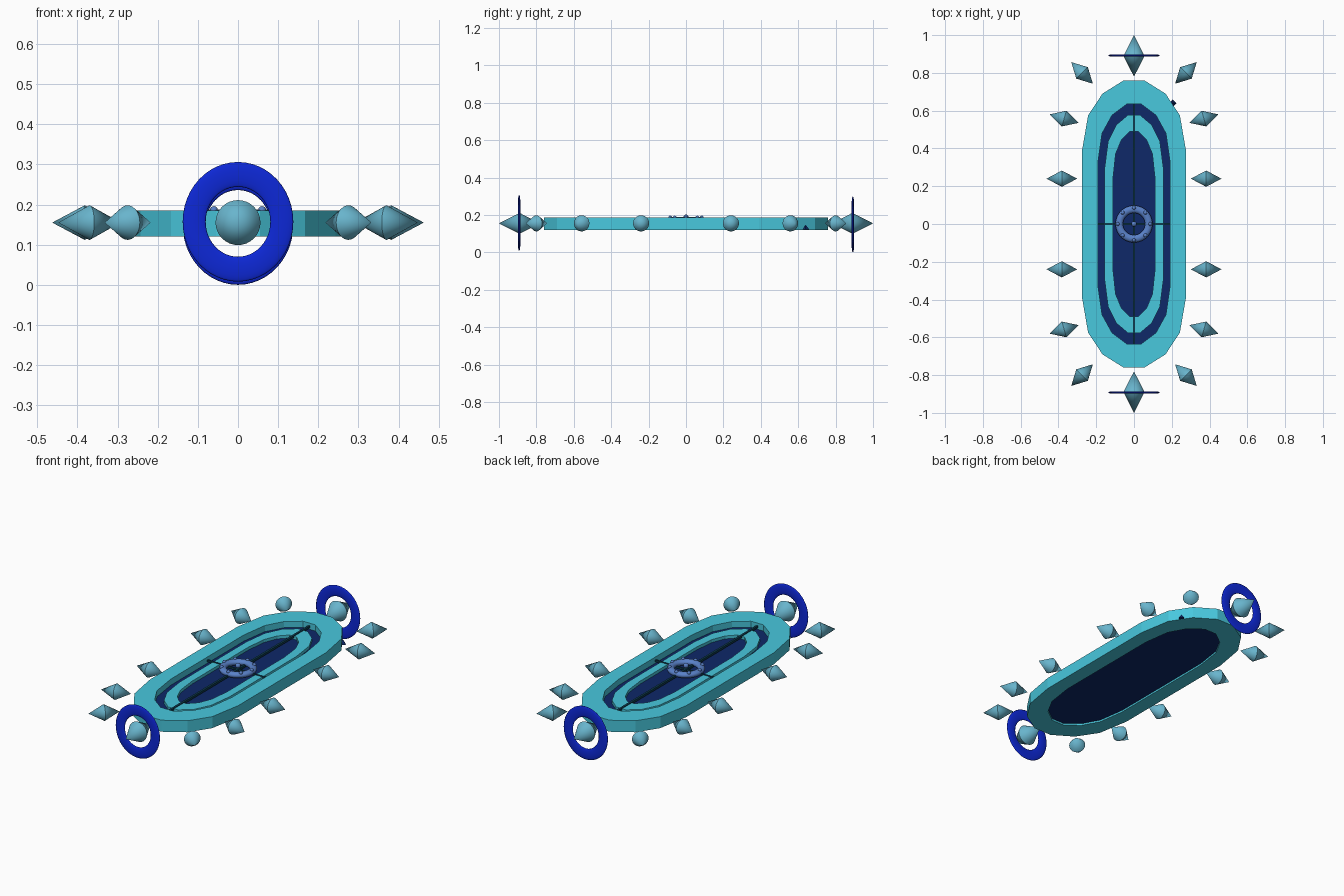
import bpy, bmesh, math
from mathutils import Matrix, Vector

if "Cube" in bpy.data.objects:
    bpy.data.objects.remove(bpy.data.objects["Cube"])


def material(name, rgb):
    m = bpy.data.materials.new(name)
    m.diffuse_color = (*rgb, 1)
    m.use_nodes = True
    m.node_tree.nodes["Principled BSDF"].inputs["Base Color"].default_value = m.diffuse_color
    return m


CYAN = material("cyan", (0.065, 0.58, 0.73))
STEEL = material("steel_blue", (0.14, 0.46, 0.61))
NAVY = material("navy", (0.0044, 0.021, 0.14))
BLUE = material("royal_blue", (0.004, 0.021, 0.68))
HUB = material("hub_blue", (0.10, 0.22, 0.58))
TEAL = material("dark_teal", (0.004, 0.045, 0.08))

# One quadrant of the faceted oval outline, mirrored to all four
QUAD = [(0.275, 0.39), (0.243, 0.575), (0.167, 0.69), (0.055, 0.76)]
OVAL = (QUAD + [(-x, y) for x, y in reversed(QUAD)]
        + [(-x, -y) for x, y in QUAD] + [(x, -y) for x, y in reversed(QUAD)])


def finish(name, bm, mat, smooth=False):
    bmesh.ops.recalc_face_normals(bm, faces=bm.faces)
    me = bpy.data.meshes.new(name)
    bm.to_mesh(me)
    bm.free()
    me.materials.append(mat)
    ob = bpy.data.objects.new(name, me)
    bpy.context.collection.objects.link(ob)
    if smooth:
        bpy.context.view_layer.objects.active = ob
        ob.select_set(True)
        bpy.ops.object.shade_smooth_by_angle(angle=math.radians(40))
        ob.select_set(False)
    return ob


def oval_slab(name, outer, z0, z1, mat, inner=None):
    """Oval plate, or an oval frame when an inner scale is given."""
    bm = bmesh.new()
    loop = lambda s, z: [bm.verts.new((x * s[0], y * s[1], z)) for x, y in OVAL]
    lo, hi = loop(outer, z0), loop(outer, z1)
    if inner:
        loops = [lo, hi, loop(inner, z1), loop(inner, z0), lo]
    else:
        loops = [lo, hi]
        bm.faces.new(lo)
        bm.faces.new(hi)
    n = len(OVAL)
    for a, b in zip(loops, loops[1:]):
        for i in range(n):
            j = (i + 1) % n
            bm.faces.new((a[i], a[j], b[j], b[i]))
    return finish(name, bm, mat)


def spike(name, x, y, angle, half_len, radius):
    """Round double cone lying along the given direction."""
    bm = bmesh.new()
    place = (Matrix.Translation((x, y, 0.155)) @ Matrix.Rotation(angle, 4, 'Z')
             @ Matrix.Rotation(math.pi / 2, 4, 'Y'))
    for side in (0, math.pi):
        bmesh.ops.create_cone(
            bm, segments=32, radius1=radius, radius2=0, depth=half_len,
            matrix=place @ Matrix.Rotation(side, 4, 'X') @ Matrix.Translation((0, 0, half_len / 2)))
    bmesh.ops.remove_doubles(bm, verts=bm.verts, dist=1e-4)
    return finish(name, bm, STEEL, True)


def torus(name, loc, major, minor, mat, scale=(1, 1, 1), upright=False):
    rot = (math.pi / 2, 0, 0) if upright else (0, 0, 0)
    bpy.ops.mesh.primitive_torus_add(location=loc, rotation=rot, major_radius=major,
                                     minor_radius=minor, major_segments=48, minor_segments=12)
    ob = bpy.context.object
    ob.name, ob.scale = name, scale
    ob.data.materials.append(mat)
    bpy.ops.object.shade_smooth()
    return ob


def box(name, loc, size, mat):
    bm = bmesh.new()
    bmesh.ops.create_cube(bm, size=1, matrix=Matrix.Translation(loc) @ Matrix.Diagonal((*size, 1)))
    return finish(name, bm, mat)


# Body: outer rim, sunken floor and raised inner frame
oval_slab("outer_rim", (1, 1), 0.12, 0.185, CYAN, (0.695, 0.835))
oval_slab("floor", (0.695, 0.835), 0.13, 0.15, NAVY)
oval_slab("inner_frame", (0.565, 0.76), 0.148, 0.167, CYAN, (0.40, 0.645))

# Cross rods over the floor
box("long_rod", (0, 0, 0.165), (0.012, 1.27, 0.012), TEAL)
box("cross_rod", (0, 0, 0.165), (0.38, 0.01, 0.01), TEAL)

# Central hub ring with studs and a middle bead
torus("hub_ring", (0, 0, 0.172), 0.078, 0.02, HUB, (1, 1, 0.8))
bm = bmesh.new()
for i in range(8):
    a = i * math.tau / 8
    bmesh.ops.create_uvsphere(bm, u_segments=12, v_segments=8, radius=0.01,
                              matrix=Matrix.Translation((0.085 * math.cos(a), 0.085 * math.sin(a), 0.186)))
bmesh.ops.create_uvsphere(bm, u_segments=16, v_segments=10, radius=0.014,
                          matrix=Matrix.Translation((0, 0, 0.188)))
finish("hub_studs", bm, HUB, True)

# Floating spikes around the rim
for sx in (1, -1):
    for sy in (1, -1):
        for label, x, y, deg in (("side", 0.382, 0.24, 0), ("shoulder", 0.37, 0.558, 16),
                                 ("corner", 0.275, 0.80, 45)):
            d = Vector((sx * math.cos(math.radians(deg)), sy * math.sin(math.radians(deg))))
            spike(f"{label}_spike", sx * x, sy * y, math.atan2(d.y, d.x), 0.081, 0.043)
for sy in (1, -1):
    spike("end_spike", 0, sy * 0.89, math.pi / 2, 0.11, 0.056)

# Flattened upright rings around the end spikes
for name, y, z in (("front_ring", -0.892, 0.157), ("back_ring", 0.892, 0.149)):
    torus(name, (0, y, z), 0.118, 0.031, BLUE, (0.925, 1, 0.2), True)

# Small dark fin on the back right of the rim
bm = bmesh.new()
bmesh.ops.create_cone(bm, cap_ends=True, segments=4, radius1=0.02, radius2=0, depth=0.026,
                      matrix=Matrix.Translation((0.205, 0.64, 0.134)))
finish("rim_fin", bm, NAVY)
